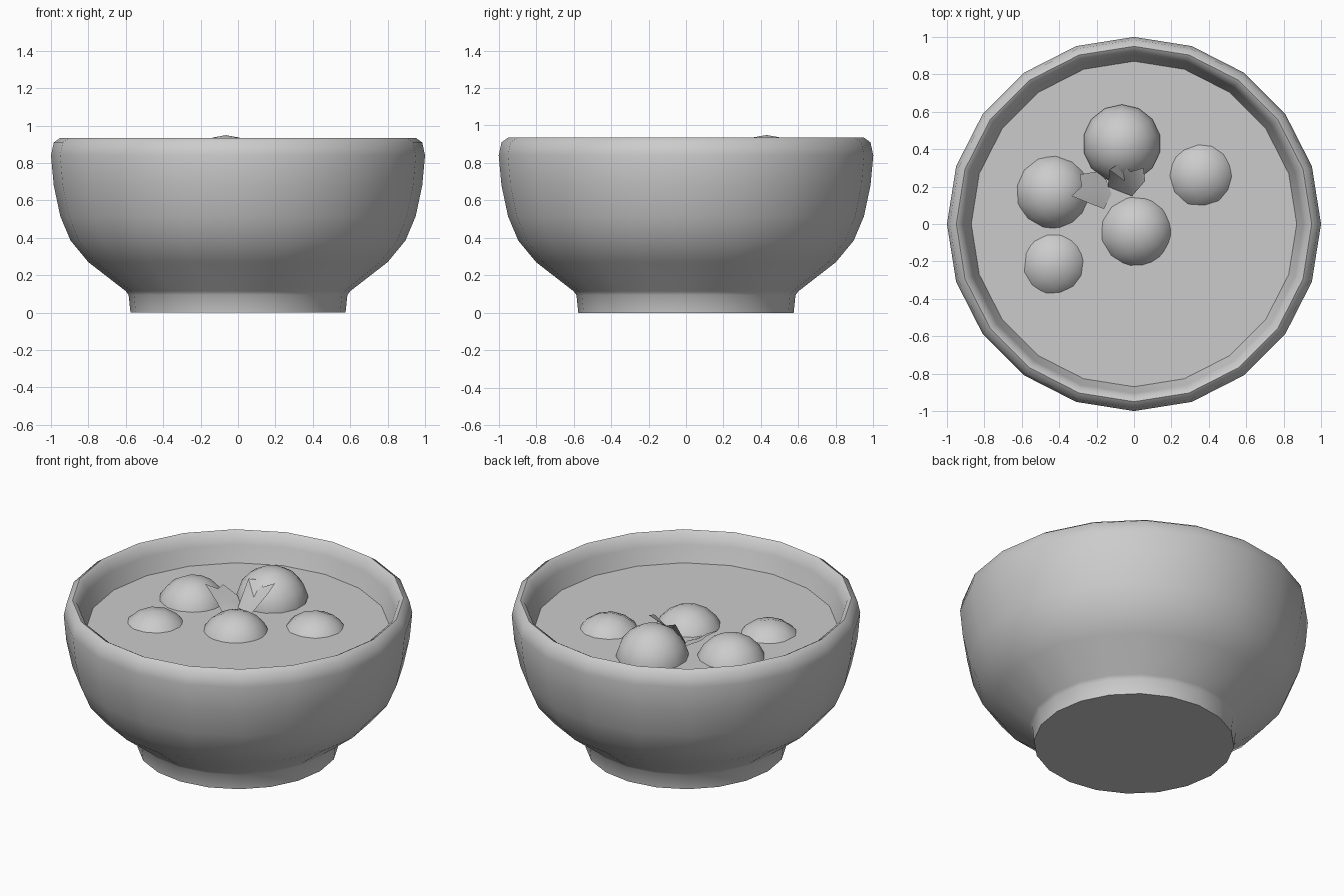
import bpy
from math import sin, cos, pi, radians

if "Cube" in bpy.data.objects:
    bpy.data.objects.remove(bpy.data.objects["Cube"])

SIDES = 20
SOUP_Z = 0.76


def make_object(name, verts, faces, angle):
    mesh = bpy.data.meshes.new(name)
    mesh.from_pydata(verts, [], faces)
    mesh.update()
    obj = bpy.data.objects.new(name, mesh)
    bpy.context.collection.objects.link(obj)
    smooth(obj, angle)
    return obj


def smooth(obj, angle):
    bpy.ops.object.select_all(action='DESELECT')
    obj.select_set(True)
    bpy.context.view_layer.objects.active = obj
    bpy.ops.object.shade_smooth_by_angle(angle=radians(angle))


def ring(radius, z):
    return [(radius * cos(2 * pi * i / SIDES), radius * sin(2 * pi * i / SIDES), z)
            for i in range(SIDES)]


# Bowl: foot, rounded outer wall, rolled rim and inner wall down to the soup
profile = [(0.575, 0), (0.585, 0.095), (0.60, 0.115), (0.80, 0.27), (0.895, 0.385),
           (0.95, 0.515), (0.985, 0.68), (1.0, 0.84), (0.985, 0.91), (0.95, 0.935),
           (0.925, 0.92), (0.905, 0.86), (0.87, SOUP_Z), (0.85, SOUP_Z - 0.05)]
verts = [v for r, z in profile for v in ring(r, z)]
faces = [tuple(reversed(range(SIDES)))]
for k in range(len(profile) - 1):
    for i in range(SIDES):
        j = (i + 1) % SIDES
        a, b = k * SIDES, (k + 1) * SIDES
        faces.append((a + i, a + j, b + j, b + i))
make_object("bowl", verts, faces, 48)

# Soup surface
make_object("soup", ring(0.87, SOUP_Z), [tuple(range(SIDES))], 30)

# Dumplings: equal balls sunk to different depths
balls = [(-0.065, 0.43, 0.737), (-0.435, 0.17, 0.678), (0.01, -0.04, 0.66),
         (0.355, 0.26, 0.63), (-0.43, -0.215, 0.623)]
for n, loc in enumerate(balls):
    bpy.ops.mesh.primitive_uv_sphere_add(segments=14, ring_count=9, radius=0.212, location=loc,
                                         rotation=(0.3 * n, 0.2 * n, 0.5 * n))
    ball = bpy.context.object
    ball.name = f"dumpling_{n + 1}"
    smooth(ball, 60)

# Herb leaves: outline fanned from a centre point
leaves = {
    "leaf_right": [(-0.05, 0.23, 0.845), (-0.01, 0.15, 0.785), (0.06, 0.23, 0.91),
                   (0.05, 0.30, 0.935), (-0.02, 0.28, 0.90), (-0.065, 0.335, 0.91),
                   (-0.13, 0.29, 0.92), (-0.14, 0.20, 0.77), (-0.065, 0.17, 0.76)],
    "leaf_left": [(-0.21, 0.18, 0.81), (-0.12, 0.16, 0.765), (-0.15, 0.24, 0.77),
                  (-0.20, 0.28, 0.80), (-0.29, 0.265, 0.85), (-0.28, 0.20, 0.85),
                  (-0.335, 0.15, 0.885), (-0.225, 0.105, 0.82), (-0.16, 0.08, 0.77)],
}
for name, pts in leaves.items():
    n = len(pts) - 1
    fan = [(0, i + 1, (i + 1) % n + 1) for i in range(n)]
    if name == "leaf_left":
        fan = [(a, b, c) for a, b, c in fan]
    make_object(name, pts, fan, 40)
